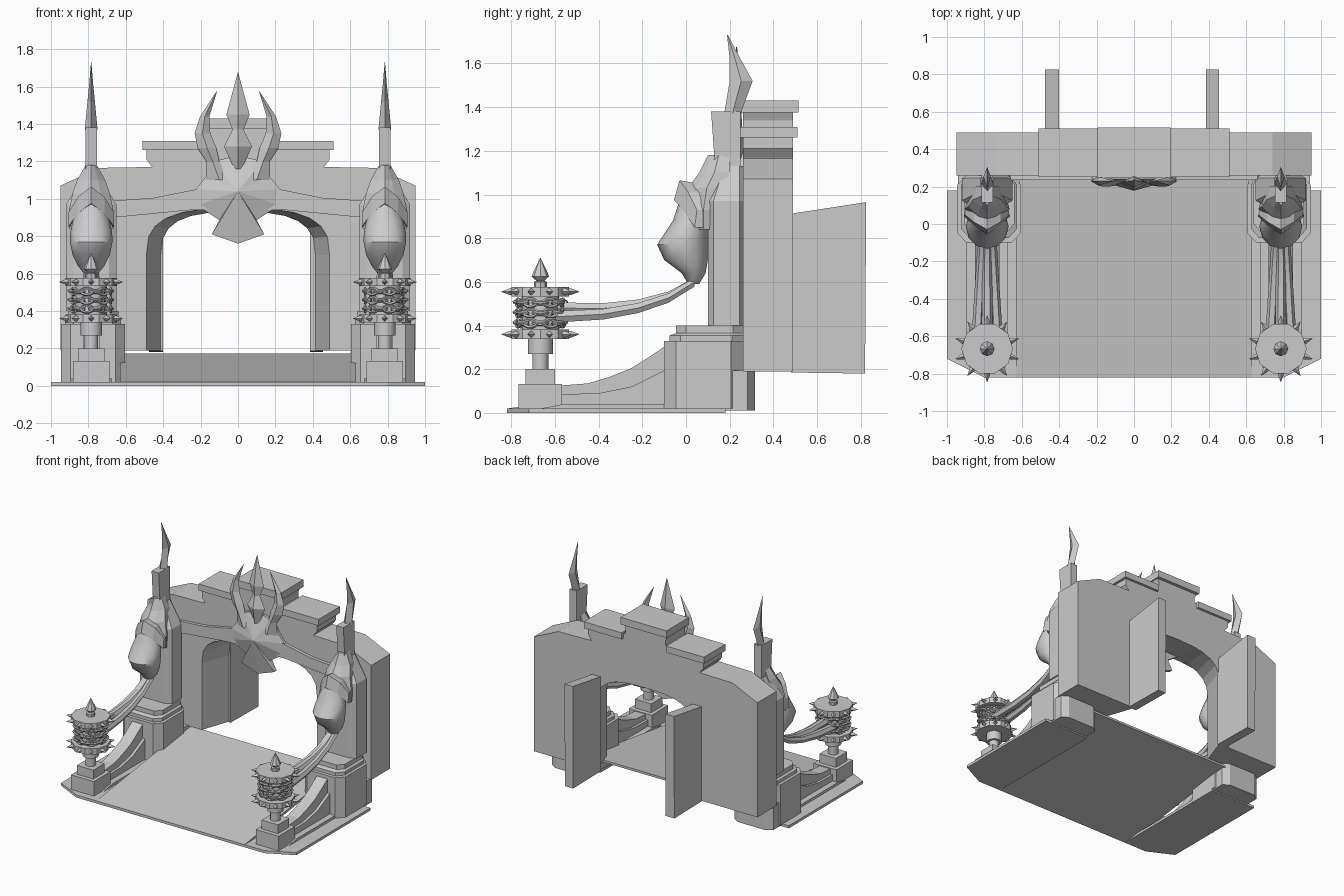
import bpy, bmesh, math
from mathutils import Vector

old = bpy.data.objects.get("Cube")
if old:
    bpy.data.objects.remove(old, do_unlink=True)

stone = bpy.data.materials.new("stone_grey")
stone.use_nodes = True
GREY = (0.6, 0.6, 0.6, 1)
stone.diffuse_color = GREY
stone.node_tree.nodes["Principled BSDF"].inputs["Base Color"].default_value = GREY

# Unit cross-sections
BOX = [(1, 1), (-1, 1), (-1, -1), (1, -1)]
DIAMOND = [(1, 0), (0, 1), (-1, 0), (0, -1)]
OCT = [(1, .7), (.7, 1), (-.7, 1), (-1, .7), (-1, -.7), (-.7, -1), (.7, -1), (1, -.7)]
PROW = [(1, 0), (.8, 1), (-.8, 1), (-1, 0), (-.5, -.6), (0, -1), (.5, -.6)]


def circle(n):
    return [(math.cos(math.tau * i / n), math.sin(math.tau * i / n)) for i in range(n)]


def finish(bm, name, mirror=False, smooth=False):
    bmesh.ops.recalc_face_normals(bm, faces=bm.faces)
    mesh = bpy.data.meshes.new(name)
    bm.to_mesh(mesh)
    bm.free()
    mesh.materials.append(stone)
    ob = bpy.data.objects.new(name, mesh)
    bpy.context.collection.objects.link(ob)
    if mirror:
        ob.modifiers.new("both_sides", 'MIRROR')
    if smooth:
        bpy.ops.object.select_all(action='DESELECT')
        ob.select_set(True)
        bpy.context.view_layer.objects.active = ob
        bpy.ops.object.shade_smooth_by_angle(angle=math.radians(40))
    return ob


def add_skin(bm, rings):
    """Join equal rings of points with quads and cap both ends."""
    rows = [[bm.verts.new(p) for p in ring] for ring in rings]
    n = len(rows[0])
    for a, b in zip(rows, rows[1:]):
        for i in range(n):
            j = (i + 1) % n
            bm.faces.new((a[i], a[j], b[j], b[i]))
    bm.faces.new(rows[0])
    bm.faces.new(rows[-1])


def skin(name, rings, mirror=False, smooth=False):
    bm = bmesh.new()
    add_skin(bm, rings)
    return finish(bm, name, mirror, smooth)


def loft(name, section, rows, mirror=True, smooth=False):
    """Rows are centre x, centre y, z, half width, half depth."""
    return skin(name, [[(x + u * rx, y + v * ry, z) for u, v in section]
                       for x, y, z, rx, ry in rows], mirror, smooth)


def tower(name, section, cx, rows, smooth=False):
    """Rows are z, half width, front y, back y."""
    return loft(name, section, [(cx, (f + b) / 2, z, w, (b - f) / 2)
                                for z, w, f, b in rows], True, smooth)


def box(name, x, y, z, mirror=True):
    return skin(name, [[(p, q, h) for p, q in
                        ((x[0], y[0]), (x[1], y[0]), (x[1], y[1]), (x[0], y[1]))] for h in z], mirror)


def panel(name, pts, front, back, mirror=False):
    """Front-facing outline of x, z points given depth."""
    return skin(name, [[(x, y, z) for x, z in pts] for y in (front, back)], mirror)


def side_panel(name, pts, x0, x1, mirror=True):
    return skin(name, [[(x, y, z) for y, z in pts] for x in (x0, x1)], mirror)


def both(pts):
    return pts + [(-x, z) for x, z in reversed(pts)]


# Floor
side_panel("floor_ramp", [(-.82, 0), (-.82, .02), (.3, .172), (.3, .155)], -.63, .63, False)
rim = [(.6, -.82), (.8, -.82), (1, -.72), (1, .18), (.6, .18)]
skin("floor_rim", [[(x, y, z) for x, y in rim] for z in (0, .02)], True)

# Gate wall with a splayed arch
outline = [(.95, .19), (.95, 1.07), (.74, 1.165), (.46, 1.17), (.49, 1.21), (.49, 1.27),
           (.17, 1.3), (.17, 1.34), (.19, 1.385)]


def wall_ring(y, half, top):
    arch = [(-half, .19)]
    for i in range(13):
        a = math.pi * i / 12
        c, s = math.cos(a), math.sin(a)
        arch.append((-half * math.copysign(abs(c) ** .7, c), .7 + (top - .7) * s ** .7))
    arch.append((half, .19))
    return [(x, y, z) for x, z in both(outline) + arch]


skin("gate_wall", [wall_ring(.26, .49, .95), wall_ring(.49, .41, .93)])
box("cap_low", (.19, .51), (.25, .51), (1.26, 1.31))
box("cap_top", (-.195, .195), (.245, .515), (1.375, 1.43), False)
panel("arch_trim", both([(.66, .9), (.66, .99), (.45, 1.005), (.2, 1.055)])
      + [(-.25, .94), (.25, .94)], .235, .27)
for name, x0, x1 in (("left_door", .385, .455), ("right_door", -.475, -.4)):
    side_panel(name, [(.48, .185), (.82, .18), (.825, .965), (.48, .912)], x0, x1, False)

# Columns and their pedestals
CX = .785
tower("pedestal", OCT, .775, [(.02, .172, -.1, .26), (.33, .172, -.1, .26)])
tower("pedestal_step", OCT, .775, [(.33, .15, -.075, .26), (.355, .15, -.075, .26),
                                   (.365, .135, -.045, .26), (.4, .135, -.045, .26)])
tower("rear_footing", OCT, .775, [(.01, .165, .1, .315), (.195, .165, .1, .315)])
tower("column", OCT, CX, [(.4, .135, .1, .27), (.97, .135, .1, .27), (1.13, .035, .16, .26)])
tower("spike_shaft", BOX, CX, [(1.05, .032, .11, .25), (1.17, .03, .13, .25), (1.38, .03, .115, .25)])
tower("spike_blade", DIAMOND, CX, [(1.37, .034, .175, .25), (1.52, .02, .2, .305),
                                   (1.62, .01, .2, .25), (1.73, .001, .188, .192)])

# Helmeted heads on the columns
tower("face", circle(12), CX, [(.59, .03, .01, .06), (.64, .07, -.02, .09), (.7, .1, -.1, .1),
                               (.77, .114, -.132, .1), (.82, .112, -.1, .1),
                               (.88, .1, -.06, .1), (.97, .06, -.03, .1)], True)
tower("hood", PROW, CX, [(.84, .118, .02, .14), (.93, .12, .0, .16), (1.03, .1, .01, .18),
                         (1.1, .075, .06, .2), (1.18, .03, .1, .2)])
brow = [[(.0, -.055, .975), (.0, -.03, 1.065), (.0, .06, 1.05), (.0, .06, .96)],
        [(.07, -.01, .925), (.07, .01, 1.01), (.07, .07, 1.01), (.07, .07, .925)],
        [(.122, .04, .85), (.12, .05, .93), (.11, .1, .93), (.11, .1, .85)]]
for s, side in ((1, "outer"), (-1, "inner")):
    skin(side + "_brow", [[(CX + s * x, y, z) for x, y, z in r] for r in brow], True)

# Curved arms between heads and lanterns
arm = [(.04, .6), (-.08, .53), (-.22, .488), (-.38, .465), (-.6, .46)]
for name, spread, lift in (("outer_arm", 1, -.02), ("inner_arm", -1, -.02), ("middle_arm", 0, .02)):
    rings = []
    for y, z in arm:
        t = (.04 - y) / .64
        cx, r = CX + spread * (.018 + .035 * t), .024 + .006 * t
        rings.append([(cx + u * r, y, z + lift * t + v * r) for u, v in circle(6)])
    skin(name, rings, True, True)

# Buttresses
slope = [(-.58, .125), (-.45, .135), (-.35, .165), (-.25, .205), (-.17, .255), (-.09, .31)]
side_panel("buttress", slope + [(-.09, .01), (-.58, .01)], CX - .045, CX + .045)
side_panel("buttress_plinth", [(-.58, .085), (-.4, .09), (-.25, .12), (-.09, .2), (-.09, .01), (-.58, .01)],
           CX - .065, CX + .065)
side_panel("buttress_foot", [(-.72, .01), (-.56, .04), (-.09, .04), (-.09, .01)], CX - .11, CX + .11)

# Lanterns
LY = -.667


def turned(name, n, rows, smooth=False):
    loft(name, circle(n), [(CX, LY, z, r, r) for z, r in rows], True, smooth)


box("lantern_base", (CX - .097, CX + .097), (LY - .1, LY + .1), (.015, .132))
box("lantern_block", (CX - .07, CX + .07), (LY - .068, LY + .068), (.132, .2))
turned("lantern_post", 12, [(.2, .037), (.27, .037), (.27, .057), (.35, .057)], True)
turned("lantern_core", 12, [(.34, .085), (.56, .085)], True)
turned("lantern_finial", 8, [(.57, .03), (.6, .03), (.605, .018), (.625, .04), (.65, .03), (.71, .001)])
for name, z in (("lower_disc", .36), ("upper_disc", .555)):
    turned(name, 10, [(z - .022, .138), (z + .022, .138)])
    # Spikes around each disc
    bm = bmesh.new()
    for i in range(10):
        a = math.tau * (i + .5) / 10
        out, side = Vector((math.cos(a), math.sin(a), 0)), Vector((-math.sin(a), math.cos(a), 0))
        c = Vector((CX, LY, z))
        add_skin(bm, [[c + out * d + side * u * r + Vector((0, 0, v * r)) for u, v in DIAMOND]
                      for d, r in ((.12, .016), (.138, .016), (.178, .001))])
    finish(bm, name + "_spikes", True)

# Chains wrapped around the lantern core
bm = bmesh.new()
for z in (.41, .457, .504):
    for i in range(14):
        a = math.tau * i / 14
        out, side = Vector((math.cos(a), math.sin(a), 0)), Vector((-math.sin(a), math.cos(a), 0))
        up = Vector((0, 0, 1))
        across = up if i % 2 else (out + up * .3).normalized()
        normal = side.cross(across)
        c = Vector((CX, LY, z)) + out * .105
        rings = []
        for p, q in circle(10):
            mid = c + side * p * .034 + across * q * .017
            radial = (side * p + across * q).normalized()
            rings.append([bm.verts.new(mid + (radial * u + normal * v) * .008) for u, v in circle(5)])
        for k in range(10):
            r, t = rings[k], rings[(k + 1) % 10]
            for m in range(5):
                n = (m + 1) % 5
                bm.faces.new((r[m], r[n], t[n], t[m]))
finish(bm, "lantern_chain", True, True)

# Horned emblem over the arch
head = both([(.05, 1.22), (.13, 1.2), (.17, 1.12), (.225, 1.05), (.22, .965), (.1, .885), (.14, .81), (.0001, .76)])
bm = bmesh.new()
nose = bm.verts.new((0, .178, 1.04))
edge = [bm.verts.new((x, .24, z)) for x, z in head]
back = [bm.verts.new((x, .27, z)) for x, z in head]
for i in range(len(head)):
    j = (i + 1) % len(head)
    bm.faces.new((nose, edge[i], edge[j]))
    bm.faces.new((edge[i], back[i], back[j], edge[j]))
bm.faces.new(back)
finish(bm, "emblem_head")
loft("emblem_horn", DIAMOND, [(.1, .235, 1.1, .07, .03), (.135, .23, 1.2, .035, .03),
                              (.165, .23, 1.27, .05, .03), (.19, .23, 1.35, .042, .025),
                              (.178, .23, 1.44, .025, .02), (.113, .23, 1.575, .001, .002)])
loft("emblem_crest", DIAMOND, [(0, .23, 1.16, .02, .03), (0, .22, 1.28, .075, .04),
                               (0, .225, 1.37, .03, .025), (0, .225, 1.45, .062, .03),
                               (0, .232, 1.675, .001, .002)], False)
